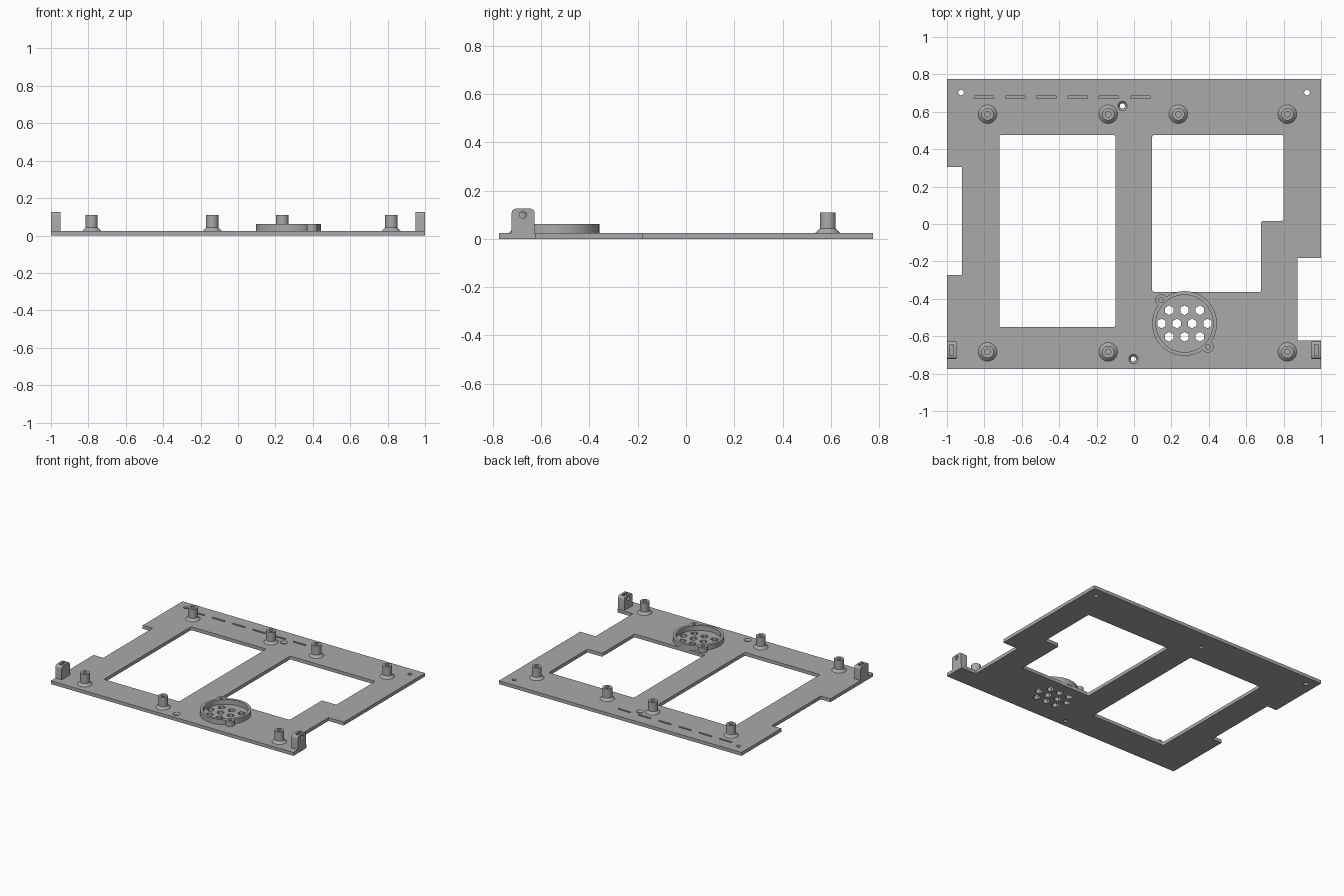
import bpy, bmesh, math
from mathutils import Matrix

cube = bpy.data.objects.get("Cube")
if cube:
    bpy.data.objects.remove(cube)

grey = bpy.data.materials.new("plain grey")
grey.use_nodes = True
grey.diffuse_color = (0.4, 0.4, 0.4, 1)
grey.node_tree.nodes["Principled BSDF"].inputs["Base Color"].default_value = grey.diffuse_color

TOP = 0.025      # plate thickness
UPRIGHT = Matrix(((0, 0, 1, 0), (0, 1, 0, 0), (1, 0, 0, 0), (0, 0, 0, 1)))  # swaps x and z


def rect(x0, x1, y0, y1):
    return [(x0, y0), (x1, y0), (x1, y1), (x0, y1)]


def ngon(x, y, r, n=32, turn=0.0):
    return [(x + r * math.cos(turn + math.tau * i / n),
             y + r * math.sin(turn + math.tau * i / n)) for i in range(n)]


def prism(bm, outline, z0, z1, fillet=0, where=lambda v: True):
    """Extrude an outline, optionally rounding its upright corners."""
    low = [bm.verts.new((x, y, z0)) for x, y in outline]
    face = bm.faces.new(low)
    up = bmesh.ops.extrude_face_region(bm, geom=[face])["geom"]
    high = [v for v in up if isinstance(v, bmesh.types.BMVert)]
    bmesh.ops.translate(bm, verts=high, vec=(0, 0, z1 - z0))
    if not any(face is f for v in low for f in v.link_faces):
        bm.faces.new(low)
    if fillet:
        edges = {e for v in low for e in v.link_edges
                 if abs(e.verts[0].co.z - e.verts[1].co.z) > 1e-5 and where(v.co)}
        bmesh.ops.bevel(bm, geom=list(edges), offset=fillet, segments=5,
                        profile=0.5, affect='EDGES')


def lathe(bm, profile, x, y, steps=32):
    """Revolve (radius, height) points about an upright axis."""
    verts = [bm.verts.new((x + r, y, z)) for r, z in profile]
    edges = [bm.edges.new(pair) for pair in zip(verts, verts[1:])]
    bmesh.ops.spin(bm, geom=verts + edges, cent=(x, y, 0), axis=(0, 0, 1),
                   angle=math.tau, steps=steps)
    bmesh.ops.remove_doubles(bm, verts=bm.verts, dist=1e-5)


def finish(bm, name, matrix=None):
    if matrix:
        bm.transform(matrix)
    bmesh.ops.recalc_face_normals(bm, faces=bm.faces)
    mesh = bpy.data.meshes.new(name)
    bm.to_mesh(mesh)
    bm.free()
    obj = bpy.data.objects.new(name, mesh)
    bpy.context.collection.objects.link(obj)
    mesh.materials.append(grey)
    return obj


def activate(obj):
    bpy.ops.object.select_all(action='DESELECT')
    obj.select_set(True)
    bpy.context.view_layer.objects.active = obj


def boolean(obj, tool, operation='DIFFERENCE'):
    mod = obj.modifiers.new("cut", 'BOOLEAN')
    mod.operation, mod.solver, mod.object = operation, 'EXACT', tool
    activate(obj)
    bpy.ops.object.modifier_apply(modifier=mod.name)
    bpy.data.objects.remove(tool)


def smooth(obj):
    activate(obj)
    bpy.ops.object.shade_smooth_by_angle(angle=math.radians(30))


def solid(name, outline, z0, z1, fillet=0, where=lambda v: True, matrix=None):
    bm = bmesh.new()
    prism(bm, outline, z0, z1, fillet, where)
    return finish(bm, name, matrix)


# Base plate with windows, edge notches, holes and shallow slots
plate = solid("base_plate", rect(-1, 1, -0.775, 0.775), 0, TOP)
fan_x, fan_y = 0.27, -0.532
cut = bmesh.new()
prism(cut, rect(-0.72, -0.10, -0.55, 0.475), -0.1, 0.1, 0.01)
prism(cut, [(0.097, -0.363), (0.68, -0.363), (0.68, 0.017), (0.80, 0.017),
            (0.80, 0.475), (0.097, 0.475)], -0.1, 0.1, 0.01)
prism(cut, rect(-1.1, -0.92, -0.272, 0.305), -0.1, 0.1)
prism(cut, rect(0.873, 1.1, -0.623, -0.182), -0.1, 0.1)
for x in (-0.925, 0.925):
    prism(cut, ngon(x, 0.703, 0.015), -0.1, 0.1)
for i in range(6):
    x = -0.802 + i * 0.167
    prism(cut, rect(x - 0.052, x + 0.052, 0.671, 0.685), 0.015, 0.1)
for row, count in ((-1, 3), (0, 4), (1, 3)):
    for i in range(count):
        x = fan_x + (i - (count - 1) / 2) * 0.082
        prism(cut, ngon(x, fan_y + row * 0.071, 0.026, 6, math.pi / 6), -0.1, 0.1)
for x, y in ((-0.062, 0.631), (-0.003, -0.722)):
    lathe(cut, [(0, -0.1), (0.014, -0.1), (0.014, 0.012), (0.025, TOP),
                (0.025, 0.1), (0, 0.1)], x, y)
boolean(plate, finish(cut, "plate_cutter"))
smooth(plate)

# Hollow standoffs with flared feet
spots = [(x, 0.587) for x in (-0.783, -0.138, 0.237, 0.82)]
spots += [(x, -0.684) for x in (-0.783, -0.138, 0.82)]
for n, (x, y) in enumerate(spots, 1):
    bm = bmesh.new()
    lathe(bm, [(0, 0.02), (0.05, 0.02), (0.05, TOP), (0.033, 0.042), (0.033, 0.11),
               (0.015, 0.11), (0.015, 0.03), (0, 0.03)], x, y)
    smooth(finish(bm, f"standoff_{n}"))

# Round grille collar with two screw ears
collar = solid("grille_collar", ngon(fan_x, fan_y, 0.173, 64), 0.02, 0.061)
ears = [(fan_x + s * 0.125, fan_y - s * 0.125) for s in (-1, 1)]
for x, y in ears:
    boolean(collar, solid("ear", ngon(x, y, 0.031), 0.02, 0.061), 'UNION')
boolean(collar, solid("bore", ngon(fan_x, fan_y, 0.153, 64), 0, 0.1))
for x, y in ears:
    boolean(collar, solid("ear_hole", ngon(x, y, 0.013, 24), 0.026, 0.1))
smooth(collar)

# Upright side tabs with a cross hole and a nut pocket from above
for name, x0, x1 in (("right_tab", -1, -0.948), ("left_tab", 0.948, 1)):
    tab = solid(name, rect(TOP, 0.125, -0.722, -0.627), x0, x1, 0.018,
                lambda v: v.x > 0.1, UPRIGHT)
    mid = (x0 + x1) / 2
    boolean(tab, solid("pocket", rect(mid - 0.01, mid + 0.01, -0.704, -0.645), 0.072, 0.2))
    boolean(tab, solid("cross_hole", ngon(0.1, -0.675, 0.015, 24), x0 - 0.1, x1 + 0.1,
                       matrix=UPRIGHT))
    smooth(tab)
